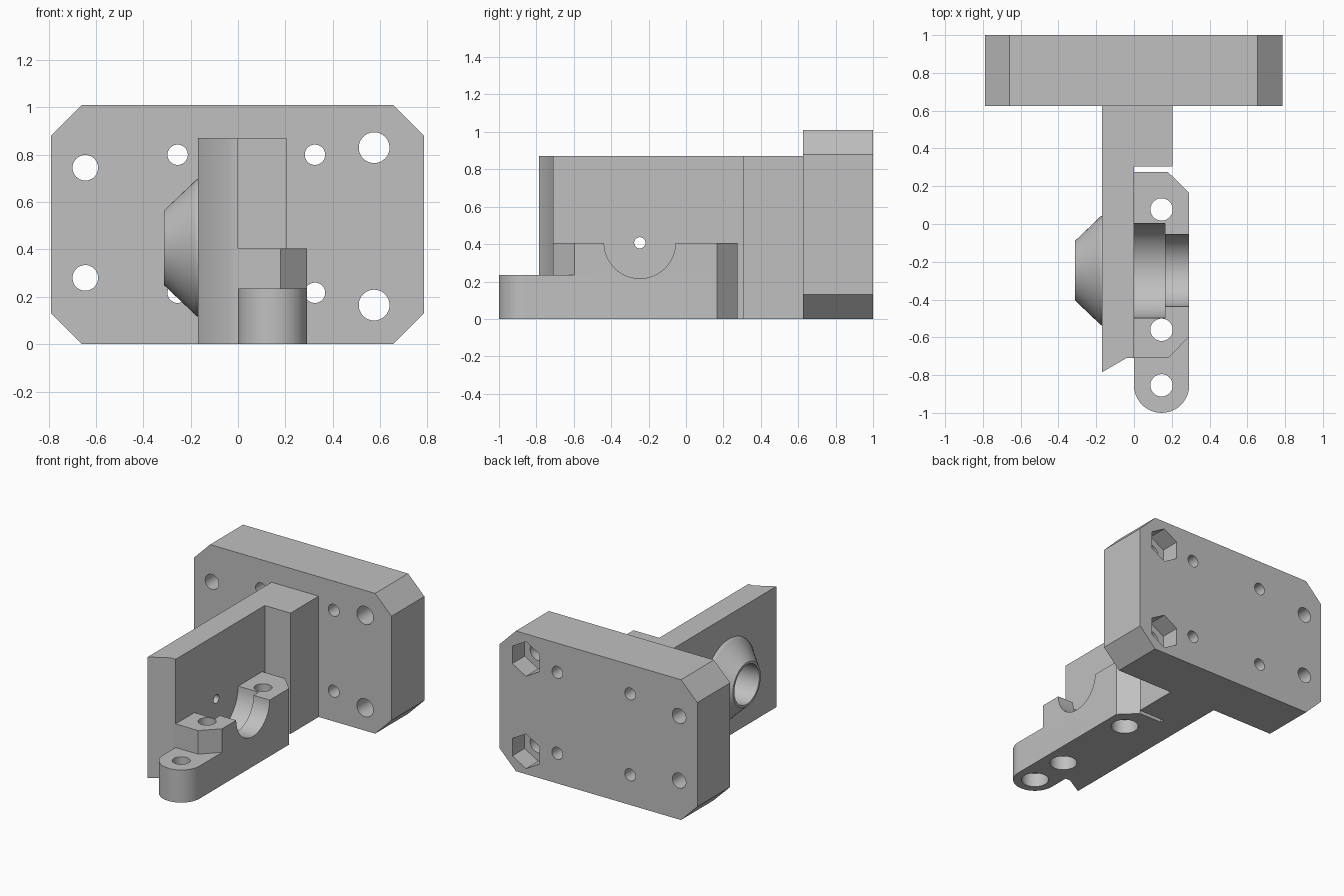
import bpy, bmesh
from math import sin, cos, pi, radians

cube = bpy.data.objects.get("Cube")
if cube:
    bpy.data.objects.remove(cube, do_unlink=True)

grey = bpy.data.materials.new("plain grey")
grey.use_nodes = True
colour = (0.53, 0.53, 0.53, 1)
grey.diffuse_color = colour
grey.node_tree.nodes["Principled BSDF"].inputs["Base Color"].default_value = colour


def make_object(name, bm):
    bmesh.ops.recalc_face_normals(bm, faces=bm.faces)
    mesh = bpy.data.meshes.new(name)
    bm.to_mesh(mesh)
    bm.free()
    mesh.materials.append(grey)
    obj = bpy.data.objects.new(name, mesh)
    bpy.context.scene.collection.objects.link(obj)
    return obj


def place(axis, a, b, t):
    return {"x": (t, a, b), "y": (a, t, b), "z": (a, b, t)}[axis]


def prism(name, outline, axis, lo, hi):
    """Extrude an outline along an axis from lo to hi."""
    bm = bmesh.new()
    rings = [[bm.verts.new(place(axis, a, b, t)) for a, b in outline] for t in (lo, hi)]
    n = len(outline)
    for ring in rings:
        bm.faces.new(ring)
    for i in range(n):
        j = (i + 1) % n
        bm.faces.new((rings[0][i], rings[0][j], rings[1][j], rings[1][i]))
    return make_object(name, bm)


def circle(a, b, r, n=48, start=0.0, sweep=2 * pi):
    return [(a + r * cos(start + sweep * i / n), b + r * sin(start + sweep * i / n)) for i in range(n)]


def rod(centre, r, axis, lo, hi, sides=48, start=0.0):
    return prism("cutter", circle(*centre, r, sides, start), axis, lo, hi)


def combine(target, others, operation):
    """Apply booleans to the target and delete the helpers."""
    bpy.context.view_layer.objects.active = target
    for other in others:
        other.hide_render = True
        mod = target.modifiers.new("combine", "BOOLEAN")
        mod.operation = operation
        mod.solver = "EXACT"
        mod.object = other
        bpy.ops.object.modifier_apply(modifier=mod.name)
        bpy.data.objects.remove(other, do_unlink=True)


# Mounting plate with clipped corners
x0, x1, top, clip = -0.79, 0.785, 1.01, 0.13
plate = prism("mounting_plate", [
    (x0 + clip, 0), (x1 - clip, 0), (x1, clip), (x1, top - clip),
    (x1 - clip, top), (x0 + clip, top), (x0, top - clip), (x0, clip)], "y", 0.625, 1)

# Plate holes, with hexagonal nut pockets at the back of the largest pair
cuts = []
for x, zs, r in ((-0.645, (0.28, 0.745), 0.054), (-0.255, (0.217, 0.8), 0.043),
                 (0.325, (0.217, 0.8), 0.043), (0.575, (0.165, 0.83), 0.065)):
    for z in zs:
        cuts.append(rod((x, z), r, "y", 0.5, 1.1))
        if x > 0.5:
            cuts.append(rod((x, z), 0.125, "y", 0.86, 1.1, 6, pi / 2))
combine(plate, cuts, "DIFFERENCE")

# Upright wall with its thicker root beside the plate
wall = prism("upright_wall", [
    (-0.17, -0.785), (-0.04, -0.71), (0, -0.71), (0, 0.305),
    (0.205, 0.305), (0.205, 0.625), (-0.17, 0.625)], "z", 0, 0.87)

# Clamp block: low base with rounded front tab, plus the clipped upper part
right, mid = 0.292, 0.146
block = prism("clamp_block", circle(mid, -0.854, mid, 24, pi, pi) + [
    (right, -0.854), (right, 0.165), (0.18, 0.275), (0, 0.275)], "z", 0, 0.235)
upper = prism("clamp_upper", [
    (0, -0.71), (0.18, -0.71), (right, -0.597), (right, 0.165),
    (0.18, 0.275), (0, 0.275)], "z", 0.235, 0.405)
combine(block, [upper], "UNION")

# Stepped half-round seat and counterbored screw holes
axis_at = (-0.247, 0.407)
cuts = [rod(axis_at, 0.25, "x", -0.1, 0.163), rod(axis_at, 0.191, "x", -0.1, 0.4)]
for y in (-0.854, -0.56, 0.077):
    cuts.append(rod((mid, y), 0.059, "z", -0.1, 0.6))
    cuts.append(rod((mid, y), 0.09, "z", -0.1, 0.1))
combine(block, cuts, "DIFFERENCE")

# Conical boss on the far side of the wall
bm = bmesh.new()
profile = [(-0.312, 0.158), (-0.188, 0.276), (-0.178, 0.287), (-0.17, 0.29)]
rings = [[bm.verts.new((x, a, b)) for a, b in circle(*axis_at, r, 64)] for x, r in profile]
for lower, higher in zip(rings, rings[1:]):
    for i in range(64):
        j = (i + 1) % 64
        bm.faces.new((lower[i], lower[j], higher[j], higher[i]))
bm.faces.new(rings[0])
bm.faces.new(rings[-1])
boss = make_object("conical_boss", bm)

# Socket through the boss into the wall, and the small through hole
for part in (boss, wall):
    combine(part, [rod(axis_at, 0.142, "x", -0.5, -0.04),
                   rod(axis_at, 0.03, "x", -0.5, 0.1, 32)], "DIFFERENCE")

# Smooth the round surfaces, keep the edges sharp
bpy.ops.object.select_all(action="DESELECT")
for part in (plate, wall, block, boss):
    part.select_set(True)
bpy.context.view_layer.objects.active = plate
bpy.ops.object.shade_smooth_by_angle(angle=radians(30))
